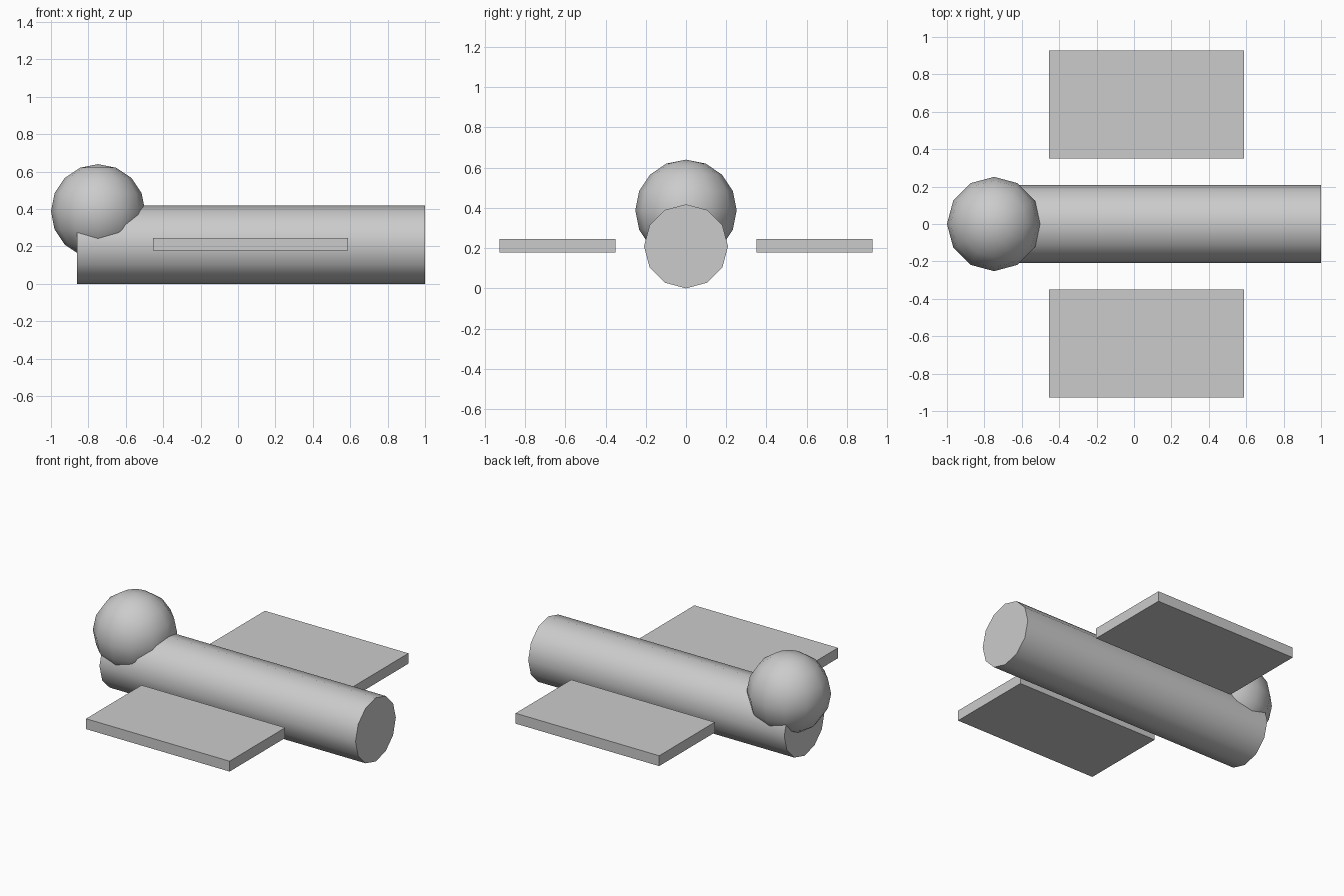
import bpy
from math import radians

if "Cube" in bpy.data.objects:
    bpy.data.objects.remove(bpy.data.objects["Cube"])


def smooth(obj, name):
    obj.name = name
    bpy.ops.object.transform_apply(location=False, rotation=True, scale=True)
    bpy.ops.object.shade_smooth_by_angle(angle=radians(40))


# Body: 12-sided tube lying along x
bpy.ops.mesh.primitive_cylinder_add(vertices=12, radius=0.209, depth=1.86,
                                    location=(0.07, 0, 0.209),
                                    rotation=(0, radians(90), 0))
smooth(bpy.context.object, "body")

# Head: low-poly ball sitting on the left end
bpy.ops.mesh.primitive_uv_sphere_add(segments=12, ring_count=8, radius=0.252,
                                     location=(-0.748, 0, 0.388))
smooth(bpy.context.object, "head")

# Side panels: flat boxes mirrored across the body
for side, name in ((-1, "front_panel"), (1, "back_panel")):
    bpy.ops.mesh.primitive_cube_add(size=1, location=(0.067, side * 0.639, 0.212))
    panel = bpy.context.object
    panel.name = name
    panel.scale = (1.043, 0.577, 0.068)
    bpy.ops.object.transform_apply(location=False, rotation=False, scale=True)
